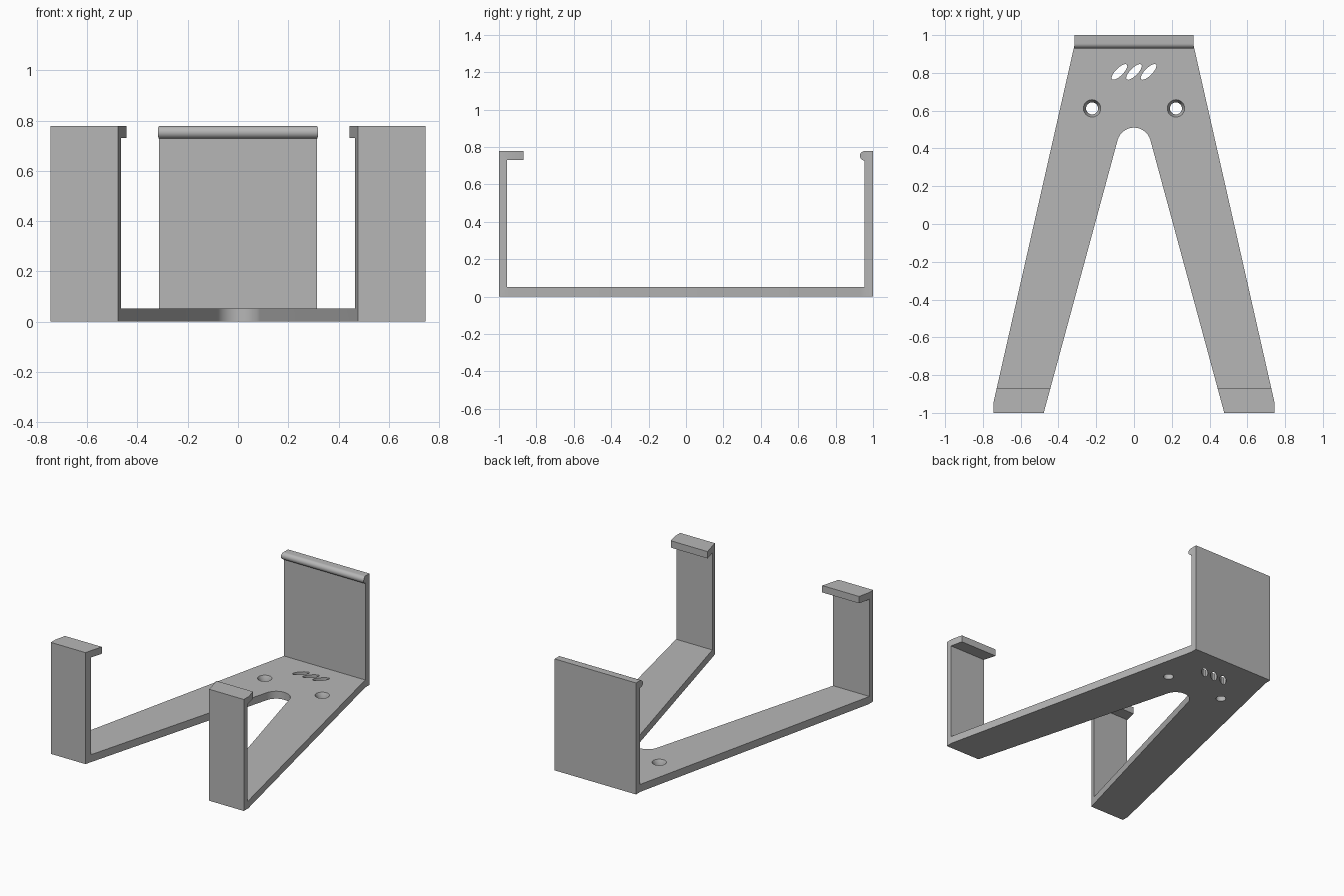
import bpy, bmesh
from math import sin, cos, pi, radians

cube = bpy.data.objects.get("Cube")
if cube:
    bpy.data.objects.remove(cube)

grey = bpy.data.materials.new("plain grey")
grey.use_nodes = True
colour = (0.47, 0.47, 0.47, 1)
grey.diffuse_color = colour
grey.node_tree.nodes["Principled BSDF"].inputs["Base Color"].default_value = colour


def loft(name, rings):
    """Closed solid skinned through matching rings of points."""
    bm = bmesh.new()
    loops = [[bm.verts.new(p) for p in ring] for ring in rings]
    n = len(loops[0])
    for a, b in zip(loops, loops[1:]):
        for i in range(n):
            j = (i + 1) % n
            bm.faces.new((a[i], a[j], b[j], b[i]))
    bm.faces.new(loops[0][::-1])
    bm.faces.new(loops[-1])
    bmesh.ops.recalc_face_normals(bm, faces=bm.faces)
    mesh = bpy.data.meshes.new(name)
    bm.to_mesh(mesh)
    bm.free()
    mesh.materials.append(grey)
    obj = bpy.data.objects.new(name, mesh)
    bpy.context.collection.objects.link(obj)
    return obj


def arc(cx, cy, rx, ry, start, end, steps):
    angles = [start + (end - start) * i / steps for i in range(steps + 1)]
    return [(cx + rx * cos(a), cy + ry * sin(a)) for a in angles]


def combine(target, cutter, operation):
    bpy.context.view_layer.objects.active = target
    mod = target.modifiers.new(operation.title(), 'BOOLEAN')
    mod.operation, mod.object, mod.solver = operation, cutter, 'EXACT'
    bpy.ops.object.modifier_apply(modifier=mod.name)
    bpy.data.objects.remove(cutter)


# Side profile: floor, front posts with hooked lips, back plate with round lip
floor, top, lip = 0.052, 0.778, 0.73
profile = [(1, 0), (1, top)]
profile += arc(0.955, top - 0.025, 0.025, 0.025, pi / 2, 1.5 * pi, 16)
profile += [(0.955, floor), (-0.957, floor), (-0.957, lip),
            (-0.87, lip), (-0.87, top), (-1, top), (-1, 0)]
bracket = loft("bracket", [[(x, y, z) for y, z in profile] for x in (-0.9, 0.9)])

# Plan outline: two splayed legs joined at the back with a round crotch
tilt = radians(15.2)
half = [(0.314, 1.05), (0.314, 0.955), (0.319, 0.93), (0.745, -0.95),
        (0.745, -1.05), (0.4915, -1.05)]
crotch = arc(0, 0.42, 0.09, 0.09, tilt, pi - tilt, 24)
outline = half + crotch + [(-x, y) for x, y in reversed(half)]
plan = loft("plan_cutter", [[(x, y, z) for x, y in outline] for z in (-0.1, 0.9)])
combine(bracket, plan, 'INTERSECT')

# Countersunk screw holes
for side in (-1, 1):
    rings = [[(x, y, z) for x, y in arc(side * 0.222, 0.612, r, r, 0, 2 * pi, 32)[:-1]]
             for r, z in ((0.032, -0.05), (0.032, 0.022), (0.046, floor), (0.046, 0.1))]
    combine(bracket, loft("screw_hole_cutter", rings), 'DIFFERENCE')

# Three slanted oval slots
slant = radians(45)
for cx in (-0.077, 0, 0.077):
    oval = [(cx + u * cos(slant) - v * sin(slant), 0.805 + u * sin(slant) + v * cos(slant))
            for u, v in arc(0, 0, 0.055, 0.02, 0, 2 * pi, 32)[:-1]]
    slot = loft("slot_cutter", [[(x, y, z) for x, y in oval] for z in (-0.05, 0.1)])
    combine(bracket, slot, 'DIFFERENCE')

# Smooth the curved faces, keep the corners crisp
bpy.ops.object.select_all(action='DESELECT')
bracket.select_set(True)
bpy.context.view_layer.objects.active = bracket
bpy.ops.object.shade_smooth_by_angle(angle=radians(30))
